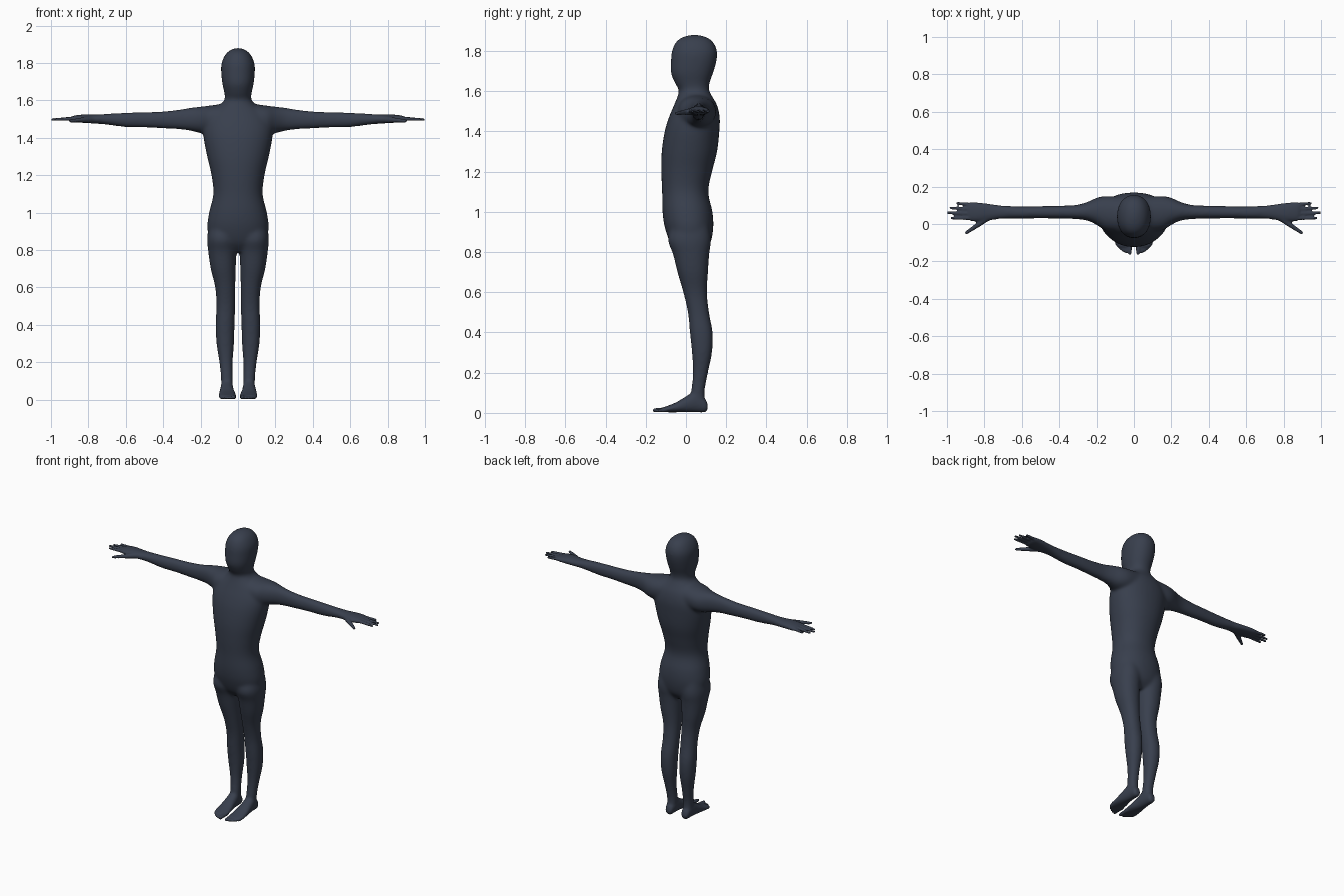
import bpy, bmesh, math
from mathutils import Vector, Matrix

bm = bmesh.new()
SEG = 32


def spline(rows, sub=5):
    """Catmull-Rom refinement of section rows."""
    out = []
    for i in range(len(rows) - 1):
        a, b, c, d = (rows[max(i - 1, 0)], rows[i], rows[i + 1],
                      rows[min(i + 2, len(rows) - 1)])
        for k in range(sub):
            t = k / sub
            out.append([0.5 * (2 * q + (r - p) * t + (2 * p - 5 * q + 4 * r - s) * t * t
                               + (3 * q - p - 3 * r + s) * t ** 3)
                        for p, q, r, s in zip(a, b, c, d)])
    return out + [list(rows[-1])]


def loft(rows, axis, flip=1):
    """Rows are (position, min1, max1, min2, max2) of elliptical sections along an axis."""
    rings = []
    for t, a0, a1, b0, b1 in spline(rows):
        ring = []
        for i in range(SEG):
            w = 2 * math.pi * i / SEG
            c, s = math.cos(w), math.sin(w)
            a = (a0 + a1) / 2 + (a1 - a0) / 2 * math.copysign(abs(c) ** 0.92, c)
            b = (b0 + b1) / 2 + (b1 - b0) / 2 * math.copysign(abs(s) ** 0.92, s)
            p = {'x': (t, a, b), 'y': (a, t, b), 'z': (a, b, t)}[axis]
            ring.append(bm.verts.new((p[0] * flip, p[1], p[2])))
        rings.append(ring)
    for r, q in zip(rings, rings[1:]):
        for i in range(SEG):
            j = (i + 1) % SEG
            bm.faces.new((r[i], r[j], q[j], q[i]))
    bm.faces.new(rings[0])
    bm.faces.new(rings[-1])


def digit(p, q, r0, r1, flip):
    """Tapered finger or toe, a row of overlapping balls."""
    p, q = Vector(p), Vector(q)
    n = 14
    for k in range(n + 1):
        c = p.lerp(q, k / n)
        c.x *= flip
        bmesh.ops.create_icosphere(bm, subdivisions=2, radius=r0 + (r1 - r0) * k / n,
                                   matrix=Matrix.Translation(c))


# torso, neck and head
trunk = [(0.79, .09, -.03, .08), (0.84, .145, -.075, .12), (0.92, .164, -.105, .136),
         (1.0, .155, -.117, .132), (1.1, .132, -.119, .111), (1.2, .142, -.123, .130),
         (1.3, .165, -.121, .155), (1.4, .184, -.106, .166), (1.47, .185, -.085, .168),
         (1.53, .155, -.06, .155), (1.575, .098, -.042, .13), (1.605, .072, -.036, .115),
         (1.64, .073, -.055, .117), (1.69, .084, -.075, .135), (1.75, .09, -.075, .152),
         (1.80, .088, -.07, .155), (1.845, .068, -.05, .135), (1.87, .04, -.015, .10),
         (1.881, .008, .03, .055)]
loft([(z, -w, w, f, b) for z, w, f, b in trunk], 'z')

# limb sections
arm = [(.06, -.045, .145, 1.43, 1.585), (.15, -.035, .15, 1.42, 1.573),
       (.2, -.005, .14, 1.425, 1.567), (.25, .018, .118, 1.437, 1.562),
       (.31, .026, .102, 1.445, 1.552), (.4, .029, .098, 1.45, 1.542),
       (.5, .03, .096, 1.455, 1.538), (.6, .029, .094, 1.457, 1.535),
       (.7, .028, .099, 1.47, 1.529), (.76, .02, .107, 1.476, 1.525),
       (.82, .014, .113, 1.48, 1.525), (.87, .016, .116, 1.484, 1.52),
       (.89, .03, .11, 1.49, 1.513)]
leg = [(.93, .01, .155, -.07, .115), (.86, .004, .165, -.09, .125),
       (.79, .008, .159, -.065, .116), (.7, .012, .146, -.043, .11),
       (.6, .014, .122, -.014, .105), (.5, .015, .116, .009, .115),
       (.4, .018, .12, .019, .133), (.3, .021, .115, .029, .13),
       (.2, .028, .1, .034, .11), (.1, .028, .09, .025, .092), (.04, .03, .09, .02, .1)]
foot = [(.108, .045, .072, .02, .04), (.095, .034, .084, .004, .07),
        (.05, .026, .092, .003, .11), (0, .022, .097, .003, .082),
        (-.05, .013, .102, .003, .052), (-.1, .009, .102, .003, .032),
        (-.122, .015, .09, .005, .025)]
fingers = [((.85, .1, 1.503), (.945, .112, 1.5), .012), ((.85, .078, 1.505), (.98, .086, 1.498), .013),
           ((.85, .055, 1.505), (.993, .06, 1.498), .013), ((.85, .032, 1.505), (.975, .031, 1.498), .013)]
toes = [(.023, -.155, .013), (.043, -.15, .01), (.06, -.143, .01), (.075, -.131, .01), (.091, -.116, .009)]

for side in (1, -1):
    loft(arm, 'x', side)
    loft(leg, 'z', side)
    loft(foot, 'y', side)
    for p, q, r in fingers:
        digit(p, q, r, .008, side)
    digit((.77, .045, 1.5), (.845, -.012, 1.495), .022, .013, side)   # thumb base
    digit((.845, -.012, 1.495), (.897, -.047, 1.49), .013, .009, side)
    for x, y, r in toes:
        digit((x, -.09, .016), (x * .97, y, r), r + .001, r - .002, side)

bmesh.ops.recalc_face_normals(bm, faces=bm.faces)
mesh = bpy.data.meshes.new("body")
bm.to_mesh(mesh)
bm.free()
body = bpy.data.objects.new("body", mesh)
bpy.context.collection.objects.link(body)


def bake():
    dg = bpy.context.evaluated_depsgraph_get()
    new = bpy.data.meshes.new_from_object(body.evaluated_get(dg))
    body.modifiers.clear()
    body.data = new


# fuse the parts into one skin
rm = body.modifiers.new("fuse", 'REMESH')
rm.mode = 'VOXEL'
rm.voxel_size = 0.006
bake()

# soften the joints, strongly at shoulders and hips, lightly at hands and feet
soft = body.vertex_groups.new(name="soft")
for v in body.data.vertices:
    x, z = abs(v.co.x), v.co.z
    w = min(1, max(0.06, (0.82 - x) / 0.1), max(0.06, (z - 0.05) / 0.1))
    soft.add([v.index], w, 'REPLACE')
sm = body.modifiers.new("soften", 'SMOOTH')
sm.factor = 0.5
sm.iterations = 40
sm.vertex_group = "soft"
bake()

# single dark slate colour
mat = bpy.data.materials.new("dark slate")
mat.diffuse_color = (0.04, 0.05, 0.075, 1)
body.data.materials.clear()
body.data.materials.append(mat)
for p in body.data.polygons:
    p.use_smooth = True
    p.material_index = 0
